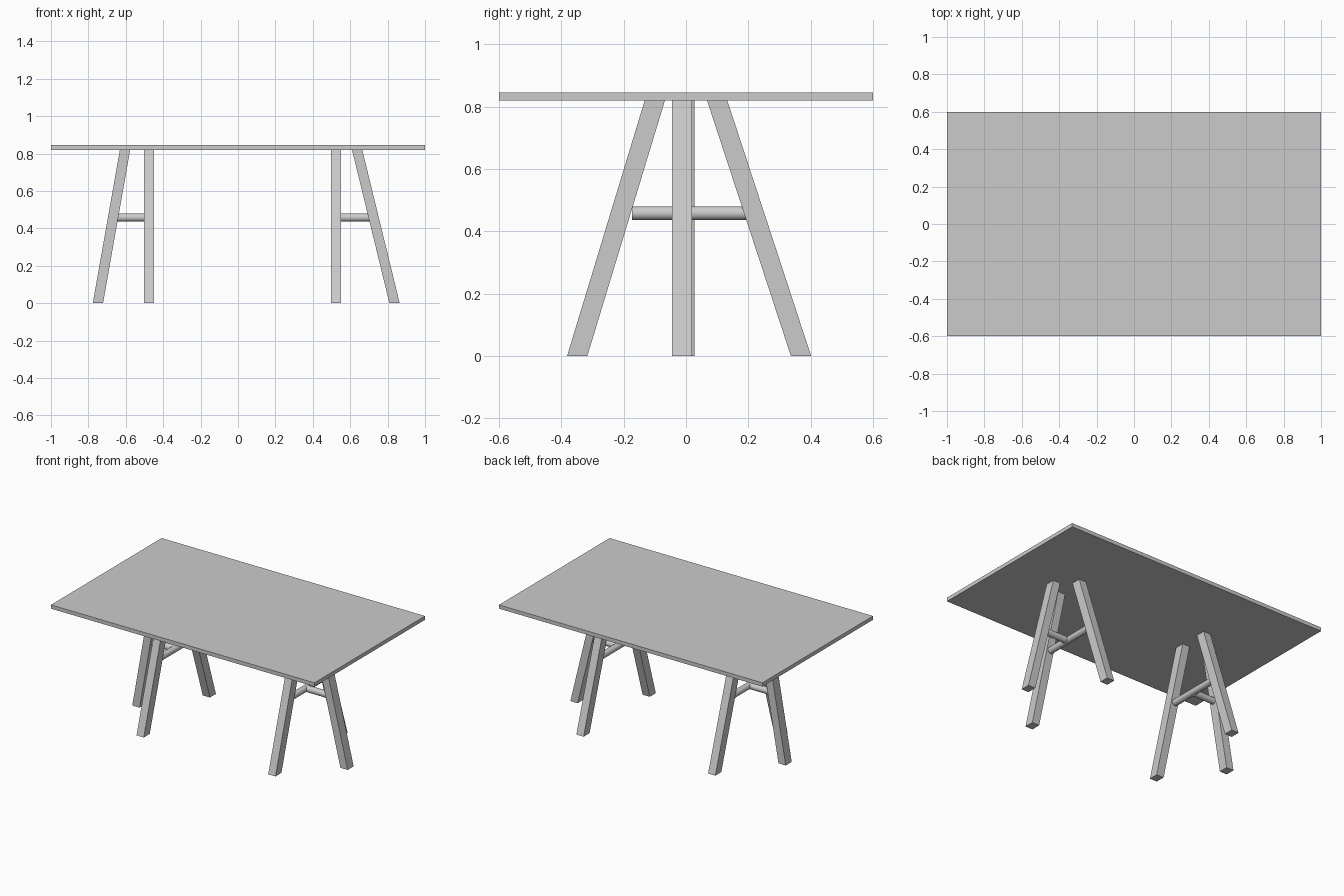
import bpy, bmesh
from math import radians
from mathutils import Vector

cube = bpy.data.objects.get("Cube")
if cube:
    bpy.data.objects.remove(cube, do_unlink=True)

grey = bpy.data.materials.new("light_grey")
grey.use_nodes = True
grey.diffuse_color = (0.6, 0.6, 0.6, 1)
grey.node_tree.nodes["Principled BSDF"].inputs["Base Color"].default_value = grey.diffuse_color

TOP_Z, THICK = 0.82, 0.026      # underside height and thickness of the table top
LEG_X, LEG_Y = 0.055, 0.065     # leg section
ROD_Z, ROD_R = 0.458, 0.022


def finish(bm, name):
    mesh = bpy.data.meshes.new(name)
    bmesh.ops.recalc_face_normals(bm, faces=bm.faces)
    bm.to_mesh(mesh)
    bm.free()
    mesh.materials.append(grey)
    obj = bpy.data.objects.new(name, mesh)
    bpy.context.collection.objects.link(obj)
    return obj


def beam(name, low, high, sx, sy):
    """Box sheared so that its level ends are centred on low and high."""
    bm = bmesh.new()
    bmesh.ops.create_cube(bm, size=1)
    for v in bm.verts:
        centre = Vector(high if v.co.z > 0 else low)
        v.co = centre + Vector((v.co.x * sx, v.co.y * sy, 0))
    return finish(bm, name)


def rod(name, start, end):
    """Round smooth bar between two points."""
    a, b = Vector(start), Vector(end)
    bm = bmesh.new()
    bmesh.ops.create_cone(bm, cap_ends=True, segments=32, radius1=ROD_R,
                          radius2=ROD_R, depth=(b - a).length)
    turn = (b - a).to_track_quat('Z', 'Y')
    for v in bm.verts:
        v.co = turn @ v.co + (a + b) / 2
    obj = finish(bm, name)
    bpy.ops.object.select_all(action='DESELECT')
    obj.select_set(True)
    bpy.context.view_layer.objects.active = obj
    bpy.ops.object.shade_smooth_by_angle(angle=radians(40))


# Table top
beam("table_top", (0, 0, TOP_Z), (0, 0, TOP_Z + THICK), 2, 1.2)

# Two three-legged trestles: side, inner x, outer top x, outer foot x, outer y
for side, x, top_x, foot_x, y in (("left", 0.524, 0.637, 0.837, -0.013),
                                  ("right", -0.476, -0.604, -0.749, -0.005)):
    beam(side + "_front_leg", (x, -0.349, 0), (x, -0.1, TOP_Z), LEG_X, LEG_Y)
    beam(side + "_back_leg", (x, 0.369, 0), (x, 0.1, TOP_Z), LEG_X, LEG_Y)
    beam(side + "_outer_leg", (foot_x, y, 0), (top_x, y, TOP_Z), LEG_X, LEG_Y)
    # Bars tying the legs together
    rod(side + "_cross_bar", (x, -0.173, ROD_Z), (x, 0.2, ROD_Z))
    joint_x = foot_x + (top_x - foot_x) * ROD_Z / TOP_Z
    rod(side + "_outer_bar", (x, y, ROD_Z), (joint_x, y, ROD_Z))
